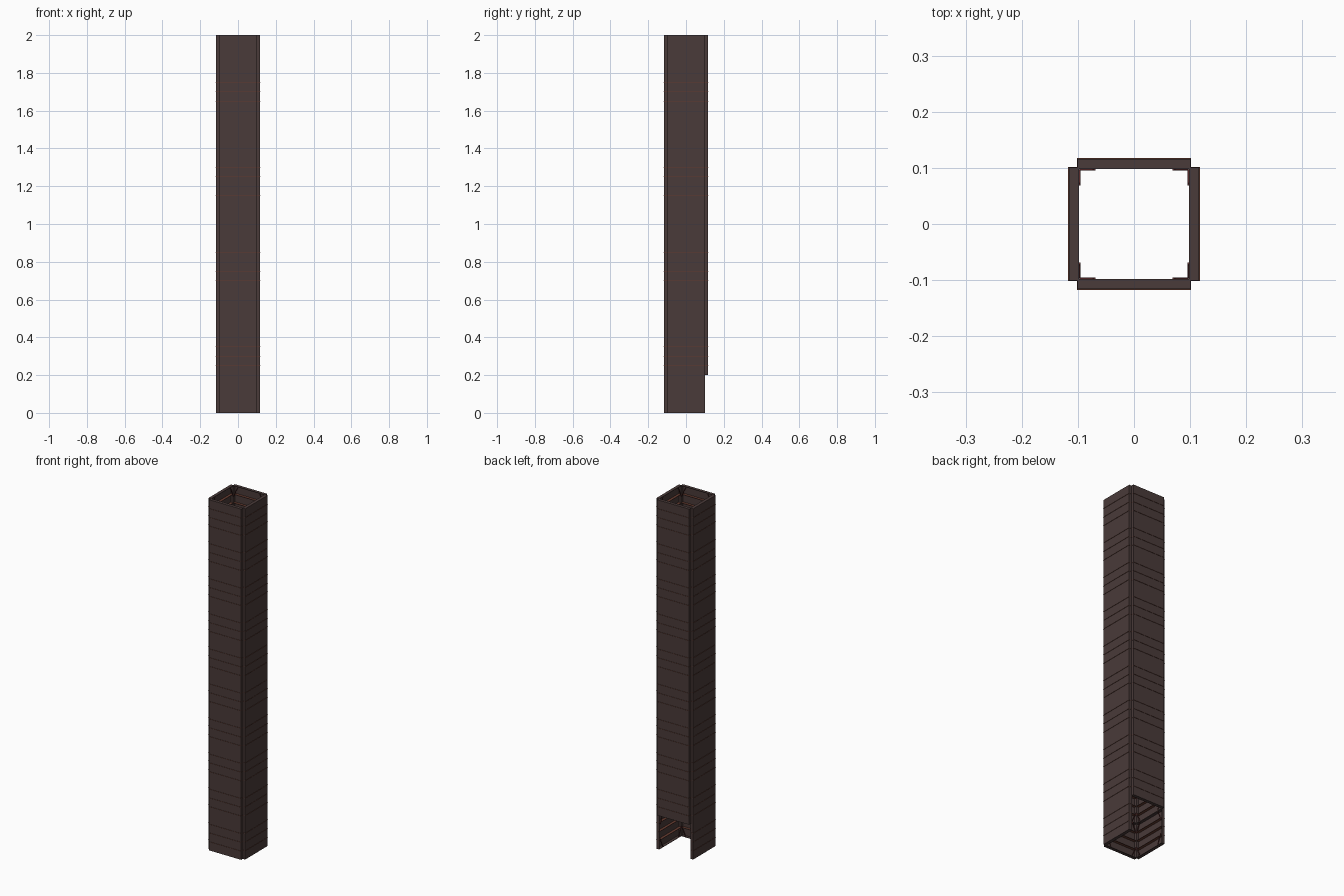
import bpy, bmesh, math
from mathutils import Matrix, Vector

if "Cube" in bpy.data.objects:
    bpy.data.objects.remove(bpy.data.objects["Cube"])


def material(name, rgb):
    m = bpy.data.materials.new(name)
    m.diffuse_color = (*rgb, 1)
    m.use_nodes = True
    m.node_tree.nodes["Principled BSDF"].inputs["Base Color"].default_value = m.diffuse_color
    return m


IRON = material("dark brown iron", (0.068, 0.043, 0.041))
RUST = material("rust brown", (0.13, 0.045, 0.03))
RED = material("dark red", (0.11, 0.025, 0.025))

SEG = 0.2            # height of one wall panel
INNER, OUTER = 0.098, 0.116


def add_box(bm, lo, hi):
    lo, hi = Vector(lo), Vector(hi)
    size = hi - lo
    bmesh.ops.create_cube(bm, size=1, matrix=Matrix.Translation((lo + hi) / 2)
                          @ Matrix.Diagonal((*size, 1)))


def add_brace(bm, a, b, y0, y1, width):
    # flat bar between two (x, z) points
    dx, dz = b[0] - a[0], b[1] - a[1]
    mat = (Matrix.Translation(((a[0] + b[0]) / 2, (y0 + y1) / 2, (a[1] + b[1]) / 2))
           @ Matrix.Rotation(-math.atan2(dz, dx), 4, 'Y')
           @ Matrix.Diagonal((math.hypot(dx, dz), y1 - y0, width, 1)))
    bmesh.ops.create_cube(bm, size=1, matrix=mat)


def finish(bm, name, mat, angle):
    bmesh.ops.rotate(bm, verts=bm.verts, matrix=Matrix.Rotation(angle, 3, 'Z'))
    me = bpy.data.meshes.new(name)
    bm.to_mesh(me)
    bm.free()
    me.materials.append(mat)
    bpy.context.collection.objects.link(bpy.data.objects.new(name, me))


# Every wall is made facing the front and then turned about z
for side, turn in (("front", 0), ("right", 1), ("back", 2), ("left", 3)):
    sheet, ribs, braces = bmesh.new(), bmesh.new(), bmesh.new()
    for i in range(1 if side == "back" else 0, 10):   # opening at back foot
        z = i * SEG
        # outer sheet and the four flanges of the open tray
        add_box(sheet, (-0.101, -OUTER, z), (0.101, -OUTER + 0.002, z + SEG))
        for s in (-1, 1):
            add_box(sheet, (min(s * 0.101, s * 0.099), -OUTER, z),
                    (max(s * 0.101, s * 0.099), -INNER, z + SEG))
        for h in (z, z + SEG - 0.002):
            add_box(sheet, (-0.1, -OUTER, h), (0.1, -INNER, h + 0.002))
        # thin horizontal ribs poking through the sheet
        for k in (1, 2, 3):
            h = z + k * 0.05
            add_box(ribs, (-0.1015, -0.118, h - 0.0006), (0.1015, -INNER, h + 0.0006))
        # corner braces on the inner side
        for s in (-1, 1):
            for a, b in ((z + 0.004, z + 0.06), (z + SEG - 0.004, z + SEG - 0.06)):
                add_brace(braces, (s * 0.07, a), (s * 0.095, b), -INNER, -0.0955, 0.004)
    finish(sheet, side + "_wall_panels", IRON, turn * math.pi / 2)
    finish(ribs, side + "_ribs", RUST, turn * math.pi / 2)
    finish(braces, side + "_corner_braces", RED, turn * math.pi / 2)
